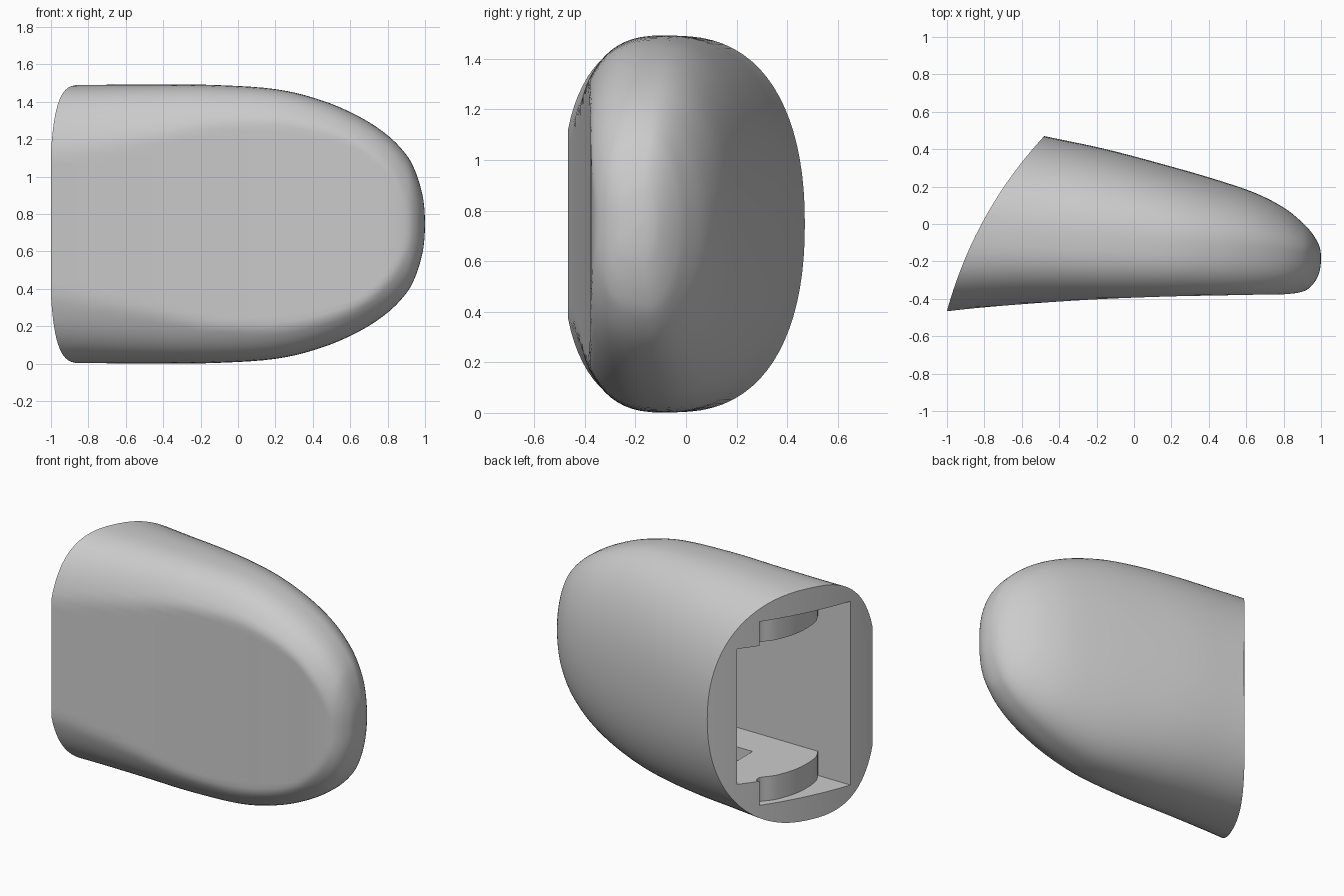
import bpy, bmesh, math

old = bpy.data.objects.get("Cube")
if old:
    bpy.data.objects.remove(old, do_unlink=True)

MID_Z = 0.747

grey = bpy.data.materials.new("light_grey")
grey.use_nodes = True
grey.diffuse_color = (0.6, 0.6, 0.6, 1)
grey.node_tree.nodes["Principled BSDF"].inputs["Base Color"].default_value = (0.6, 0.6, 0.6, 1)


def make_object(name, bm):
    bmesh.ops.recalc_face_normals(bm, faces=bm.faces)
    mesh = bpy.data.meshes.new(name)
    bm.to_mesh(mesh)
    bm.free()
    mesh.materials.append(grey)
    obj = bpy.data.objects.new(name, mesh)
    bpy.context.collection.objects.link(obj)
    return obj


def prism(name, outline, half_height):
    """Vertical prism over an outline in plan, centred on the middle height."""
    bm = bmesh.new()
    base = bm.faces.new([bm.verts.new((x, y, MID_Z - half_height)) for x, y in outline])
    top = bmesh.ops.extrude_face_region(bm, geom=[base])["geom"]
    bmesh.ops.translate(bm, vec=(0, 0, 2 * half_height),
                        verts=[v for v in top if isinstance(v, bmesh.types.BMVert)])
    return make_object(name, bm)


def catmull(stations, steps):
    """Smooth curve through rows of numbers."""
    rows = []
    for i in range(len(stations) - 1):
        a, b = stations[max(i - 1, 0)], stations[i]
        c, d = stations[i + 1], stations[min(i + 2, len(stations) - 1)]
        for k in range(steps):
            t = k / steps
            rows.append([q + 0.5 * t * (r - p + t * (2*p - 5*q + 4*r - s + t * (3*(q - r) + s - p)))
                         for p, q, r, s in zip(a, b, c, d)])
    return rows


def section(x, half_height, back, front, crest, bulge, count=80):
    """Rounded back, bulging front sliced off by a flat plane."""
    ring = []
    for k in range(count):
        angle = 2 * math.pi * k / count
        c, s = math.cos(angle), math.sin(angle)
        n = 2.2 - 0.2 * max(0, x) if c > 0 else 2.8
        z = math.copysign(abs(s) ** (2 / n), s) * half_height
        if c > 0:
            y = crest + (back - crest) * c ** (2 / n)
        else:
            y = max(front, crest - (crest - front) * bulge * abs(c) ** (2 / n))
        ring.append((x, y, MID_Z + z))
    return ring


# Shell stations: x, half height, back y, front y, crest y, front bulge
stations = [
    (-1.15, .743, .60, -.485, -.03, 1.05),
    (-.85, .744, .55, -.45, -.04, 1.07),
    (-.48, .745, .47, -.42, -.06, 1.12),
    (-.15, .744, .40, -.40, -.08, 1.2),
    (.2, .721, .307, -.387, -.10, 1.25),
    (.45, .66, .234, -.382, -.11, 1.26),
    (.65, .573, .165, -.378, -.12, 1.23),
    (.8, .474, .088, -.376, -.14, 1.12),
    (.9, .37, .008, -.362, -.15, 1.02),
    (.95, .277, -.047, -.33, -.16, 1.0),
    (.983, .17, -.1, -.28, -.17, 1.0),
    (.996, .085, -.138, -.235, -.178, 1.0),
    (1.0, .008, -.174, -.19, -.182, 1.0),
]
bm = bmesh.new()
rings = [[bm.verts.new(p) for p in section(*row)]
         for row in catmull(stations, 5) + [stations[-1]]]
for a, b in zip(rings, rings[1:]):
    for i in range(len(a)):
        j = (i + 1) % len(a)
        bm.faces.new((a[i], a[j], b[j], b[i]))
bm.faces.new(rings[0])
bm.faces.new(rings[-1])
shell = make_object("shell", bm)

# Slanting end cut, bowed outwards
arc = []
for k in range(-6, 37):
    t = k / 28
    bow = 0.26 * t * (1 - t)
    arc.append((-1 + 0.52 * t - 0.87 * bow, -0.465 + 0.935 * t + 0.49 * bow))
end_cut = prism("end_cut", arc + [(-2, arc[-1][1]), (-2, arc[0][1])], 2)

# Deep tapering cavity
cavity = prism("cavity_cut", [(-1.3, -.31), (.55, -.31), (.6, -.2), (.5, .06),
                              (0, .22), (-.55, .335), (-1.3, .335)], .435)

# Taller chamber behind the floor step
chamber = prism("chamber_cut", [(-.41, -.09), (.4, -.09), (.36, .06),
                                (0, .2), (-.41, .29)], .52)

# Wider crescent recess at the mouth
crescent = catmull([(-.72, -.31), (-.76, -.22), (-.76, -.05), (-.71, .1),
                    (-.65, .18), (-.66, .23)], 5)
mouth = prism("mouth_cut", [(-1.3, -.31)] + crescent + [(-1.3, .23)], .59)

for cutter in (end_cut, cavity, chamber, mouth):
    mod = shell.modifiers.new(cutter.name, 'BOOLEAN')
    mod.operation = 'DIFFERENCE'
    mod.solver = 'EXACT'
    mod.object = cutter
    bpy.context.view_layer.objects.active = shell
    bpy.ops.object.modifier_apply(modifier=mod.name)
    bpy.data.objects.remove(cutter, do_unlink=True)

bpy.ops.object.select_all(action='DESELECT')
shell.select_set(True)
bpy.context.view_layer.objects.active = shell
bpy.ops.object.shade_smooth_by_angle(angle=math.radians(30))
